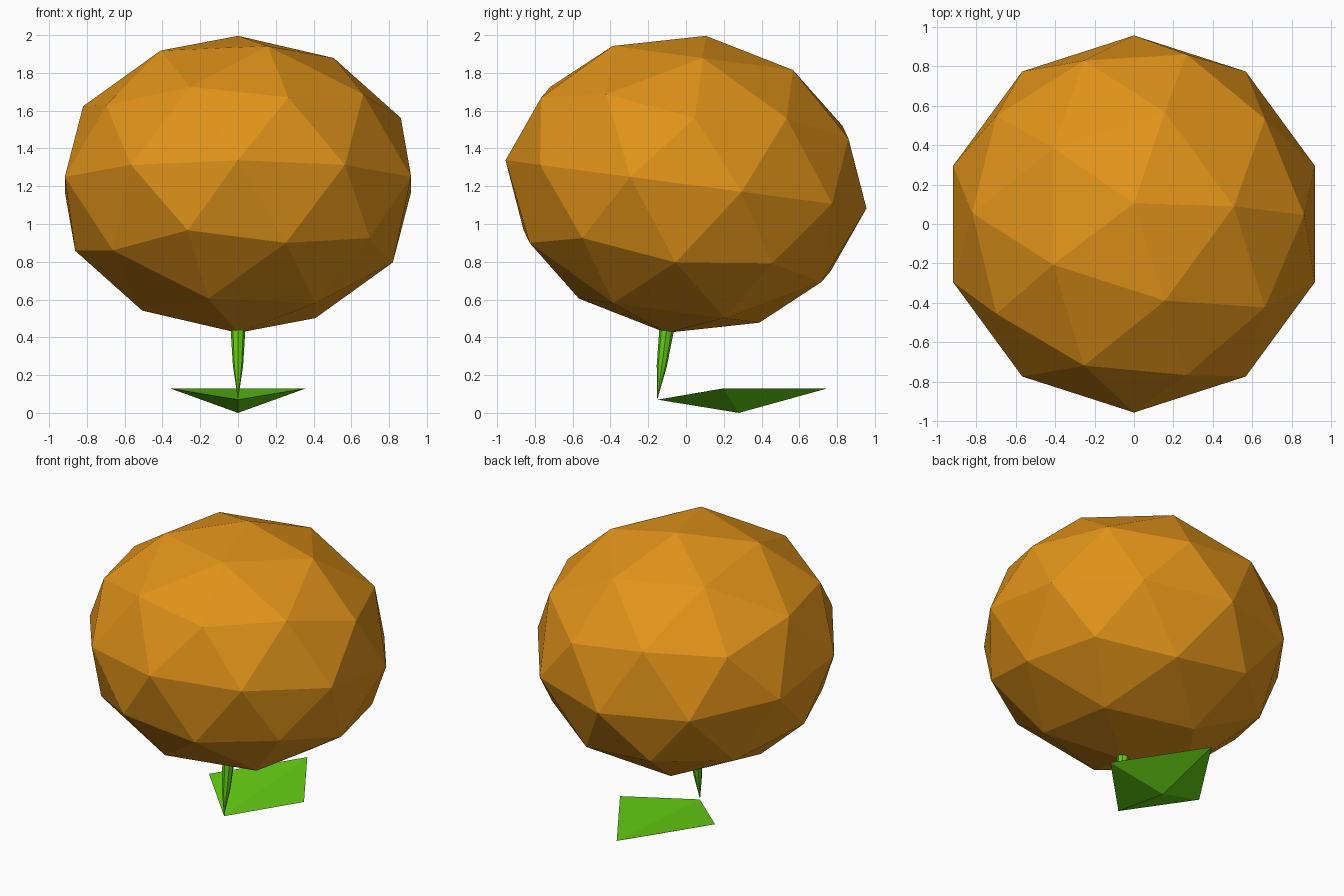
import bpy, bmesh, math

if "Cube" in bpy.data.objects:
    bpy.data.objects.remove(bpy.data.objects["Cube"])

TILT = (math.radians(-7.6), 0, 0)
CENTRE = (0, 0, 1.21)


def material(name, rgb):
    m = bpy.data.materials.new(name)
    m.diffuse_color = (*rgb, 1)
    m.use_nodes = True
    m.node_tree.nodes["Principled BSDF"].inputs["Base Color"].default_value = m.diffuse_color
    return m


orange = material("orange", (0.75, 0.29, 0.01))
green = material("green", (0.13, 0.62, 0.007))


def finish(name, bm, mat):
    bmesh.ops.recalc_face_normals(bm, faces=bm.faces[:])
    mesh = bpy.data.meshes.new(name)
    bm.to_mesh(mesh)
    bm.free()
    mesh.materials.append(mat)
    ob = bpy.data.objects.new(name, mesh)
    bpy.context.collection.objects.link(ob)
    return ob


# Round body: flattened, tilted low-poly ball
bpy.ops.mesh.primitive_ico_sphere_add(subdivisions=2, radius=1, location=CENTRE, rotation=TILT)
body = bpy.context.object
body.name = "body"
body.scale = (0.964, 0.964, 0.793)
body.data.materials.append(orange)

# Stem: tapered spike along the body's tilted axis
bm = bmesh.new()
SIDES = 8
rings = []
for r, z in [(0.042, -0.70), (0.038, -0.79), (0.027, -0.97)]:
    rings.append([bm.verts.new((r * math.cos(a), r * math.sin(a), z))
                  for a in (2 * math.pi * i / SIDES for i in range(SIDES))])
tip = bm.verts.new((0, 0, -1.15))
bm.faces.new(rings[0])
for i in range(SIDES):
    j = (i + 1) % SIDES
    for a, b in zip(rings, rings[1:]):
        bm.faces.new((a[i], a[j], b[j], b[i]))
    bm.faces.new((rings[-1][i], rings[-1][j], tip))
stem = finish("stem", bm, green)
stem.location = CENTRE
stem.rotation_euler = TILT

# Leaf: kite outline with a raised inner point above and a keel below
bm = bmesh.new()
rim = [bm.verts.new(p) for p in
       [(0, -0.15, 0.07), (0.36, 0.20, 0.13), (0, 0.75, 0.13), (-0.36, 0.20, 0.13)]]
for apex in [(0, 0.07, 0.085), (0, 0.28, 0)]:
    v = bm.verts.new(apex)
    for i in range(4):
        bm.faces.new((rim[i], rim[(i + 1) % 4], v))
finish("leaf", bm, green)
